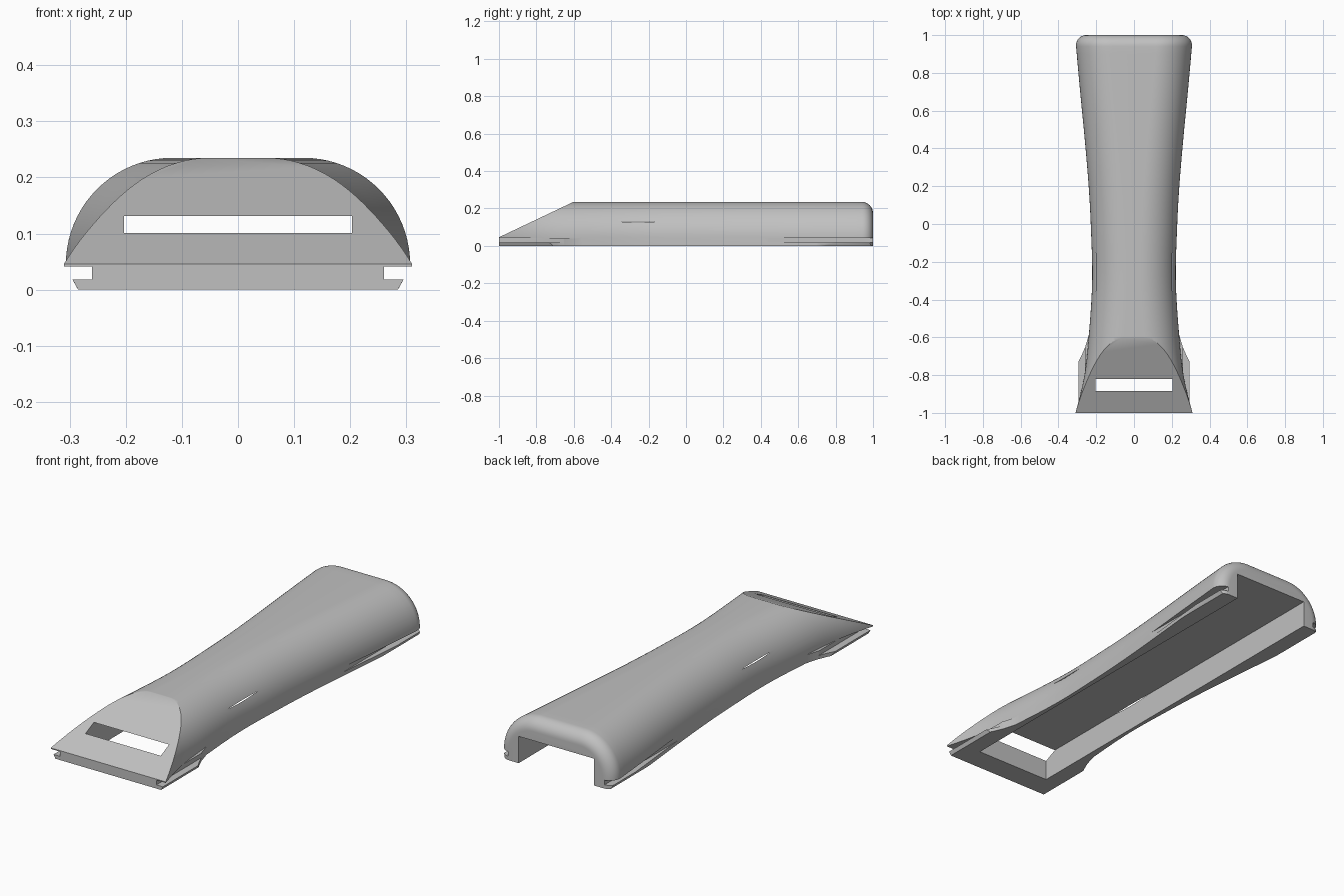
import bpy, bmesh, math

cube = bpy.data.objects.get("Cube")
if cube:
    bpy.data.objects.remove(cube, do_unlink=True)

grey = bpy.data.materials.new("plain grey")
grey.use_nodes = True
colour = (0.53, 0.53, 0.53, 1)
grey.diffuse_color = colour
grey.node_tree.nodes["Principled BSDF"].inputs["Base Color"].default_value = colour

TOP, SHOULDER, RADIUS, FILLET = 0.235, 0.045, 0.19, 0.06

# half width of the grip along its length
WIDTHS = [(-1.1, 0.345), (-1, 0.31), (-0.8, 0.262), (-0.6, 0.24), (-0.3, 0.2215),
          (0, 0.229), (0.2, 0.24), (0.44, 0.26), (0.7, 0.285), (1, 0.312), (1.1, 0.32)]


def half_width(y):
    for i in range(1, len(WIDTHS) - 2):
        (ya, a), (y0, b), (y1, c), (yd, d) = WIDTHS[i - 1:i + 3]
        if y <= y1 + 1e-6:
            break
    h = y1 - y0
    t = (y - y0) / h
    m0, m1 = h * (c - a) / (y1 - ya), h * (d - b) / (yd - y0)
    return ((2*t**3 - 3*t**2 + 1) * b + (t**3 - 2*t**2 + t) * m0
            + (3*t**2 - 2*t**3) * c + (t**3 - t**2) * m1)


def loft(name, rings):
    """Closed solid through rings with equal point counts."""
    bm = bmesh.new()
    loops = [[bm.verts.new(p) for p in ring] for ring in rings]
    n = len(loops[0])
    for a, b in zip(loops, loops[1:]):
        for i in range(n):
            j = (i + 1) % n
            bm.faces.new((a[i], a[j], b[j], b[i]))
    bm.faces.new(loops[0])
    bm.faces.new(loops[-1])
    bmesh.ops.recalc_face_normals(bm, faces=bm.faces[:])
    mesh = bpy.data.meshes.new(name)
    bm.to_mesh(mesh)
    bm.free()
    mesh.materials.append(grey)
    ob = bpy.data.objects.new(name, mesh)
    bpy.context.collection.objects.link(ob)
    return ob


def section(y, inset):
    w, r = half_width(y), RADIUS - inset
    side = [(w - inset, 0)]
    for i in range(21):
        a = math.pi / 2 * i / 20
        side.append((w - RADIUS + r * math.cos(a), SHOULDER + r * math.sin(a)))
    outline = side + [(-x, z) for x, z in reversed(side)]
    return [(x, y, z) for x, z in outline]


# grip body with a rounded rear rim
rings = [section(-1 + (2 - FILLET) * i / 48, 0) for i in range(49)]
for i in range(1, 11):
    a = math.pi / 2 * i / 10
    rings.append(section(1 - FILLET + FILLET * math.sin(a), FILLET * (1 - math.cos(a))))
body = loft("grip_body", rings)


def combine(tool, operation):
    tool.hide_render = True
    mod = body.modifiers.new(tool.name, "BOOLEAN")
    mod.object, mod.operation, mod.solver = tool, operation, "EXACT"
    bpy.context.view_layer.objects.active = body
    bpy.ops.object.modifier_apply(modifier=mod.name)
    bpy.data.objects.remove(tool, do_unlink=True)


# foot block flaring under the front
foot = [(0.295, -1), (0.295, -0.73), (0.275, -0.69), (0.258, -0.65), (0.246, -0.61), (0.235, -0.57)]
foot += [(-x, y) for x, y in reversed(foot)]
combine(loft("front_foot", [[(x, y, z) for x, y in foot] for z in (0, 0.04)]), "UNION")

# sloped front face
slope = [(-1.2, -0.049), (-0.5, 0.2835), (-0.5, 0.4), (-1.2, 0.4)]
combine(loft("slope_cutter", [[(x, y, z) for y, z in slope] for x in (-0.5, 0.5)]), "DIFFERENCE")

# side grooves with the chamfered rails below them
groove = [(0.26, 0.018), (0.295, 0.018), (0.285, 0), (0.285, -0.1),
          (0.4, -0.1), (0.4, 0.041), (0.26, 0.041)]
for s in (-1, 1):
    combine(loft("groove_cutter", [[(s * x, y, z) for x, z in groove] for y in (-1.1, 1.1)]),
            "DIFFERENCE")

# cavity open below, behind and through the slope
w = 0.203
floor = [(-w, -0.885), (w, -0.885), (w, 1.1), (-w, 1.1)]
combine(loft("cavity_cutter", [[(x, y, z) for x, y in floor] for z in (-0.1, 0.131)]), "DIFFERENCE")

bpy.ops.object.select_all(action="DESELECT")
body.select_set(True)
bpy.context.view_layer.objects.active = body
bpy.ops.object.shade_smooth_by_angle(angle=math.radians(30))
